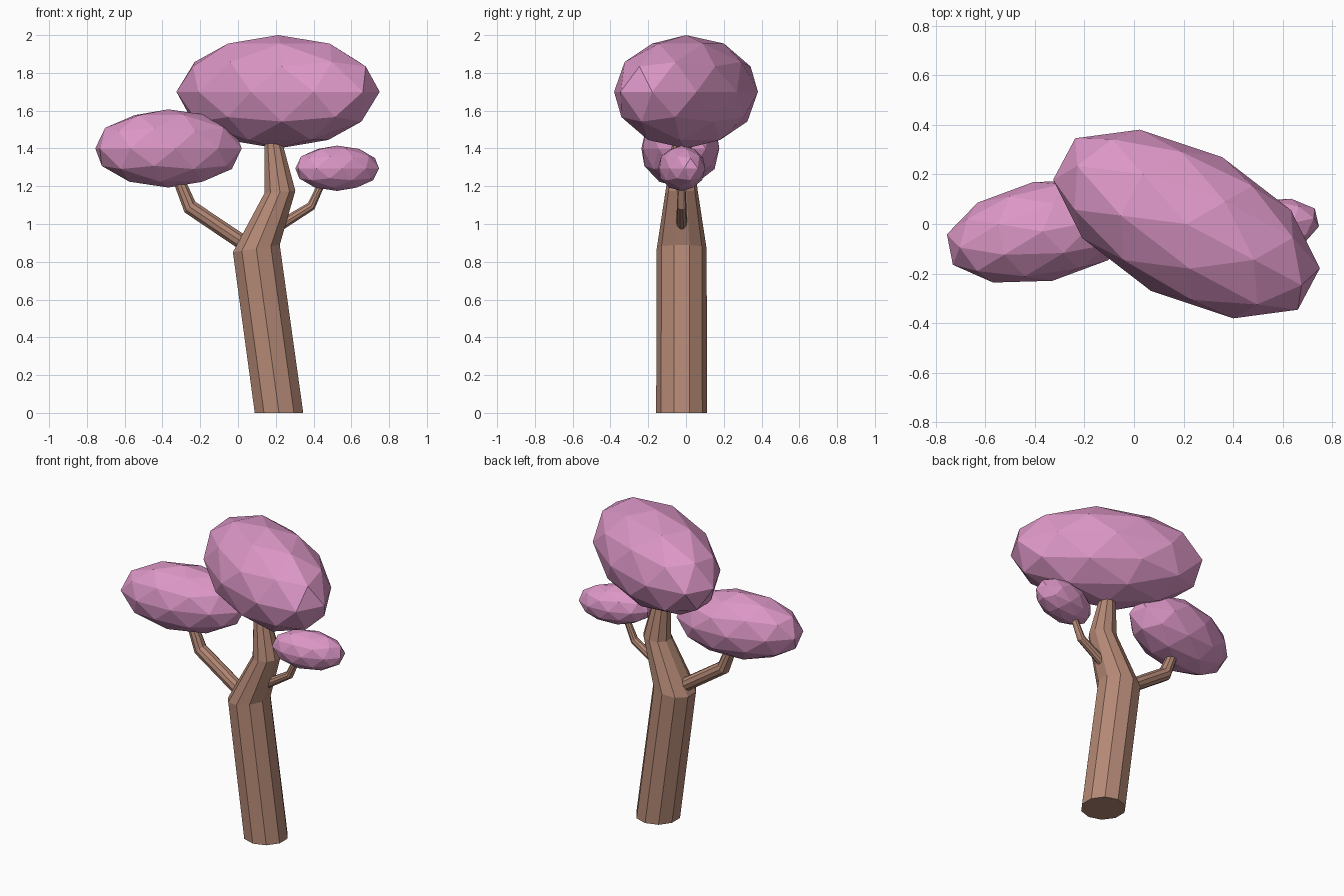
import bpy, bmesh
from math import sin, cos, pi, radians

if "Cube" in bpy.data.objects:
    bpy.data.objects.remove(bpy.data.objects["Cube"])


def material(name, rgb):
    m = bpy.data.materials.new(name)
    m.diffuse_color = (*rgb, 1)
    m.use_nodes = True
    m.node_tree.nodes["Principled BSDF"].inputs["Base Color"].default_value = m.diffuse_color
    return m


bark = material("bark", (0.46, 0.25, 0.18))
leaf = material("blossom", (0.72, 0.31, 0.57))
DEPTH = -0.023  # y of the plane holding trunk and branches


def limb(name, rings, sides=10):
    """Faceted tube; each ring is (x, z, radius, lean in degrees towards +x)."""
    bm = bmesh.new()
    loops = []
    for x, z, r, lean in rings:
        t = radians(lean)
        loop = []
        for i in range(sides):
            a = pi / 2 + 2 * pi * i / sides
            u, v = r * cos(a), r * sin(a)
            loop.append(bm.verts.new((x + u * cos(t), DEPTH + v, z - u * sin(t))))
        loops.append(loop)
    for lo, hi in zip(loops, loops[1:]):
        for i in range(sides):
            j = (i + 1) % sides
            bm.faces.new((lo[i], lo[j], hi[j], hi[i]))
    bm.faces.new(loops[0][::-1])
    bm.faces.new(loops[-1])
    me = bpy.data.meshes.new(name)
    bm.to_mesh(me)
    bm.free()
    me.materials.append(bark)
    ob = bpy.data.objects.new(name, me)
    bpy.context.collection.objects.link(ob)


def foliage(name, centre, radii, turn):
    """Low-poly ellipsoid turned about z."""
    bpy.ops.mesh.primitive_ico_sphere_add(subdivisions=2, radius=1, location=centre,
                                          rotation=(0, 0, radians(turn)))
    ob = bpy.context.object
    ob.name = name
    ob.scale = radii
    ob.data.materials.append(leaf)


# Leaning trunk and two bent branches
limb("trunk", [(0.217, 0, 0.135, 0), (0.097, 0.87, 0.132, -9),
               (0.222, 1.17, 0.086, -4), (0.177, 1.5, 0.04, -5)])
limb("left_branch", [(0.05, 0.885, 0.042, -57), (-0.255, 1.09, 0.042, -45),
                     (-0.32, 1.25, 0.032, -20)])
limb("right_branch", [(0.21, 0.985, 0.03, 58), (0.388, 1.095, 0.025, 45),
                      (0.45, 1.23, 0.019, 25)])

# Blossom clumps
foliage("top_foliage", (0.212, 0, 1.7), (0.588, 0.306, 0.3), -28)
foliage("left_foliage", (-0.368, -0.03, 1.4), (0.402, 0.203, 0.207), 11)
foliage("right_foliage", (0.525, -0.023, 1.295), (0.23, 0.12, 0.12), 13)
